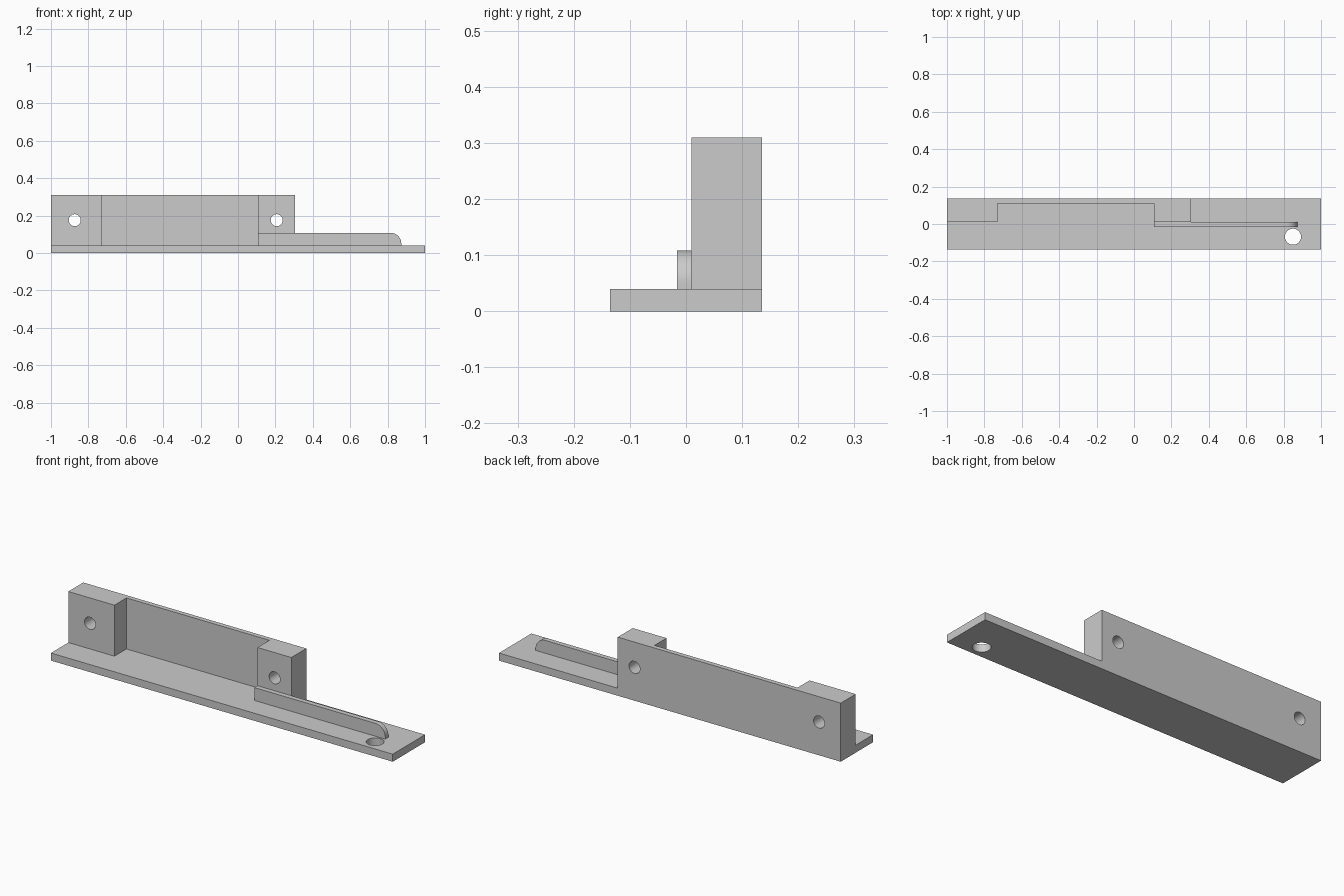
import bpy
import bmesh
from math import cos, sin, pi
from mathutils import Matrix, Vector

cube = bpy.data.objects.get("Cube")
if cube:
    bpy.data.objects.remove(cube, do_unlink=True)

grey = bpy.data.materials.new("plain grey")
grey.use_nodes = True
colour = (0.6, 0.6, 0.6, 1)
grey.diffuse_color = colour
grey.node_tree.nodes["Principled BSDF"].inputs["Base Color"].default_value = colour


def add_object(name, bm):
    bmesh.ops.recalc_face_normals(bm, faces=bm.faces)
    mesh = bpy.data.meshes.new(name)
    bm.to_mesh(mesh)
    bm.free()
    mesh.materials.append(grey)
    obj = bpy.data.objects.new(name, mesh)
    bpy.context.collection.objects.link(obj)
    return obj


def prism(name, outline, direction):
    """Extrude a closed outline of 3D points along a direction."""
    bm = bmesh.new()
    face = bm.faces.new([bm.verts.new(p) for p in outline])
    result = bmesh.ops.extrude_face_region(bm, geom=[face], use_keep_orig=True)
    moved = [v for v in result["geom"] if isinstance(v, bmesh.types.BMVert)]
    bmesh.ops.translate(bm, verts=moved, vec=Vector(direction))
    return add_object(name, bm)


def activate(obj):
    bpy.ops.object.select_all(action="DESELECT")
    obj.select_set(True)
    bpy.context.view_layer.objects.active = obj


def drill(obj, centre, radius, axis):
    """Cut a round through hole and discard the cutter."""
    bm = bmesh.new()
    turn = Matrix.Rotation(pi / 2, 4, "X") if axis == "Y" else Matrix()
    bmesh.ops.create_cone(bm, cap_ends=True, segments=48, radius1=radius,
                          radius2=radius, depth=0.5,
                          matrix=Matrix.Translation(centre) @ turn)
    cutter = add_object("hole_cutter", bm)
    cutter.hide_render = True
    cut = obj.modifiers.new("hole", "BOOLEAN")
    cut.operation = "DIFFERENCE"
    cut.solver = "EXACT"
    cut.object = cutter
    activate(obj)
    bpy.ops.object.modifier_apply(modifier=cut.name)
    bpy.data.objects.remove(cutter, do_unlink=True)


# Shared dimensions
back, front = 0.135, -0.135
base_top, wall_top = 0.04, 0.31
post_front, recess = 0.01, 0.11
post_inner, wall_end = 0.107, 0.305

# Flat base plate with a mounting hole
base = prism("base_plate",
             [(-1, front, 0), (1, front, 0), (1, back, 0), (-1, back, 0)],
             (0, 0, base_top))
drill(base, (0.85, -0.068, 0), 0.043, "Z")

# Upright wall: two thick end posts joined by a thin recessed panel
plan = [(-1, back), (-1, post_front), (-0.73, post_front), (-0.73, recess),
        (post_inner, recess), (post_inner, post_front),
        (wall_end, post_front), (wall_end, back)]
wall = prism("upright_wall", [(x, y, base_top) for x, y in plan],
             (0, 0, wall_top - base_top))
for x in (-0.873, 0.207):
    drill(wall, (x, 0.07, 0.176), 0.032, "Y")

# Thin guide rib with a rounded upper end
rib_front, rib_top, rib_end, radius = -0.016, 0.108, 0.873, 0.057
steps = 16
arc = [(rib_end - radius + radius * sin(a), rib_top - radius + radius * cos(a))
       for a in (i * pi / 2 / steps for i in range(steps + 1))]
side = [(post_inner, base_top), (post_inner, rib_top)] + arc + [(rib_end, base_top)]
rib = prism("guide_rib", [(x, rib_front, z) for x, z in side],
            (0, post_front - rib_front, 0))

for part in (base, wall, rib):
    activate(part)
    bpy.ops.object.shade_smooth_by_angle()
